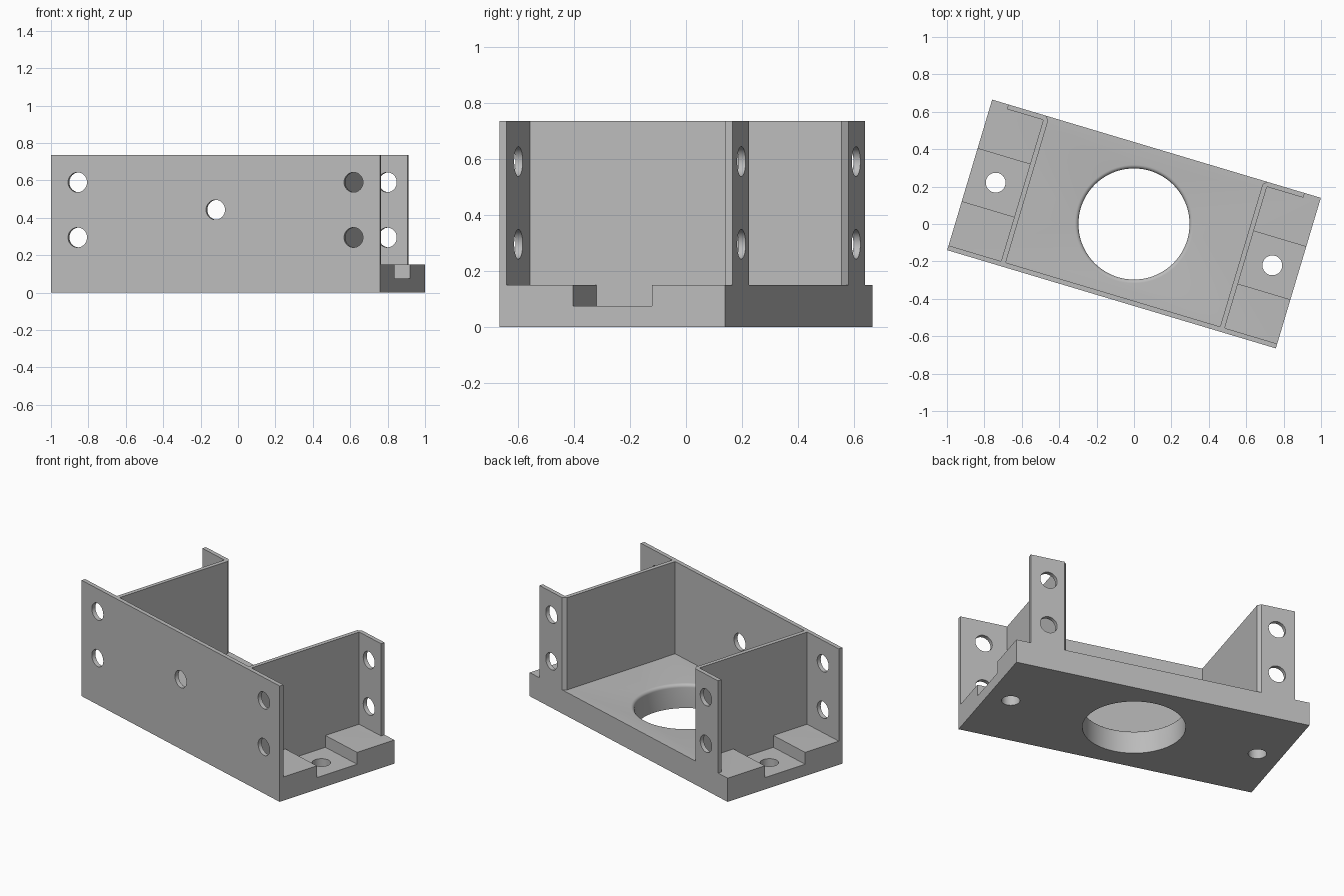
import bpy, bmesh, math
from mathutils import Matrix, Vector

cube = bpy.data.objects.get("Cube")
if cube:
    bpy.data.objects.remove(cube, do_unlink=True)

# Main dimensions, in the bracket's own axes before it is turned
HALF_L, HALF_W = 0.917, 0.42
BASE_H, TOP, WALL = 0.15, 0.735, 0.026
WEB_IN = 0.598
WEB_OUT = WEB_IN + WALL
BOLT_R = 0.053
TURN = math.radians(-16.64)

grey = bpy.data.materials.new("light_grey")
grey.use_nodes = True
COLOR = (0.5, 0.5, 0.5, 1)
grey.diffuse_color = COLOR
grey.node_tree.nodes["Principled BSDF"].inputs["Base Color"].default_value = COLOR


def to_object(name, bm):
    bmesh.ops.recalc_face_normals(bm, faces=bm.faces)
    mesh = bpy.data.meshes.new(name)
    bm.to_mesh(mesh)
    bm.free()
    mesh.materials.append(grey)
    obj = bpy.data.objects.new(name, mesh)
    bpy.context.collection.objects.link(obj)
    return obj


def prism(name, outline, low, high, frame=Matrix()):
    """Extrude a flat outline from low to high, then move it by frame."""
    bm = bmesh.new()
    face = bm.faces.new([bm.verts.new((x, y, low)) for x, y in outline])
    ext = bmesh.ops.extrude_face_region(bm, geom=[face])["geom"]
    verts = [g for g in ext if isinstance(g, bmesh.types.BMVert)]
    bmesh.ops.translate(bm, verts=verts, vec=(0, 0, high - low))
    bm.transform(frame)
    return to_object(name, bm)


def box(name, x0, x1, y0, y1, z0, z1):
    return prism(name, [(x0, y0), (x1, y0), (x1, y1), (x0, y1)], z0, z1)


def circle(r, n=48):
    return [(r * math.cos(math.tau * i / n), r * math.sin(math.tau * i / n)) for i in range(n)]


def rounded_rect(w, h, r, n=8):
    pts = []
    for q, (sx, sy) in enumerate([(1, 1), (-1, 1), (-1, -1), (1, -1)]):
        for i in range(n + 1):
            a = math.pi / 2 * (q + i / n)
            pts.append((sx * (w / 2 - r) + r * math.cos(a), sy * (h / 2 - r) + r * math.sin(a)))
    return pts


def lathe(name, profile, n=96):
    """Closed solid of revolution from (radius, height) points."""
    bm = bmesh.new()
    rings = [[bm.verts.new((x, y, z)) for x, y in circle(r, n)] for r, z in profile]
    for a, b in zip(rings, rings[1:]):
        for i in range(n):
            j = (i + 1) % n
            bm.faces.new((a[i], a[j], b[j], b[i]))
    bm.faces.new(rings[0])
    bm.faces.new(rings[-1])
    return to_object(name, bm)


def cut(obj, cutters):
    bpy.context.view_layer.objects.active = obj
    for c in cutters:
        mod = obj.modifiers.new("cut", 'BOOLEAN')
        mod.operation, mod.solver, mod.object = 'DIFFERENCE', 'EXACT', c
        bpy.ops.object.modifier_apply(modifier=mod.name)
        bpy.data.objects.remove(c, do_unlink=True)


def bolt_along_y(x, y, z):
    frame = Matrix.Translation((x, y, z)) @ Matrix.Rotation(math.pi / 2, 4, 'X')
    return prism("cutter", circle(BOLT_R), -0.1, 0.1, frame)


BOLT_Z = (0.295, 0.59)

# Base plate: rounded-rim bore, end pockets and mounting holes
base = box("base_plate", -HALF_L, HALF_L, -HALF_W, HALF_W, 0, BASE_H)
bore_r, fillet = 0.297, 0.02
rim = [(bore_r + fillet * (1 - math.cos(a)), BASE_H - fillet + fillet * math.sin(a))
       for a in (math.pi / 2 * i / 6 for i in range(7))]
cutters = [lathe("cutter", [(bore_r, -0.1)] + rim + [(bore_r + fillet, 0.3)])]
for s in (-1, 1):
    x0, x1 = sorted((s * WEB_OUT, s * (HALF_L + 0.1)))
    cutters.append(box("cutter", x0, x1, -0.147, 0.147, 0.075, 0.3))
    cutters.append(prism("cutter", circle(BOLT_R), -0.1, 0.3, Matrix.Translation((s * 0.772, 0, 0))))
cut(base, cutters)

# Front wall with five bolt holes
wall = box("front_wall", -HALF_L, HALF_L, -HALF_W, -HALF_W + WALL, BASE_H, TOP)
cut(wall, [bolt_along_y(s * 0.77, -HALF_W, z) for s in (-1, 1) for z in BOLT_Z]
    + [bolt_along_y(0, -HALF_W, 0.443)])

# Side brackets: windowed web plus a drilled rear flange
parts = [base, wall]
back = HALF_W - WALL
profile = [(WEB_IN, -back), (WEB_OUT, -back), (WEB_OUT, back), (0.827, back),
           (0.827, HALF_W), (WEB_IN + 0.02, HALF_W), (WEB_IN, HALF_W - 0.02)]
for side, s in (("right", -1), ("left", 1)):
    bracket = prism(side + "_bracket", [(s * x, y) for x, y in profile], BASE_H, TOP)
    frame = (Matrix.Translation((s * WEB_IN, -0.219, 0.443))
             @ Matrix.Rotation(math.pi / 2, 4, 'Z') @ Matrix.Rotation(math.pi / 2, 4, 'X'))
    window = prism("cutter", rounded_rect(0.266, 0.472, 0.075), -0.1, 0.1, frame)
    cut(bracket, [window] + [bolt_along_y(s * 0.715, HALF_W, z) for z in BOLT_Z])
    parts.append(bracket)

# Turn the whole bracket and shade the curved holes smoothly
bpy.ops.object.select_all(action='DESELECT')
for obj in parts:
    obj.rotation_euler.z = TURN
    obj.select_set(True)
bpy.context.view_layer.objects.active = base
bpy.ops.object.shade_smooth_by_angle(angle=math.radians(30))
